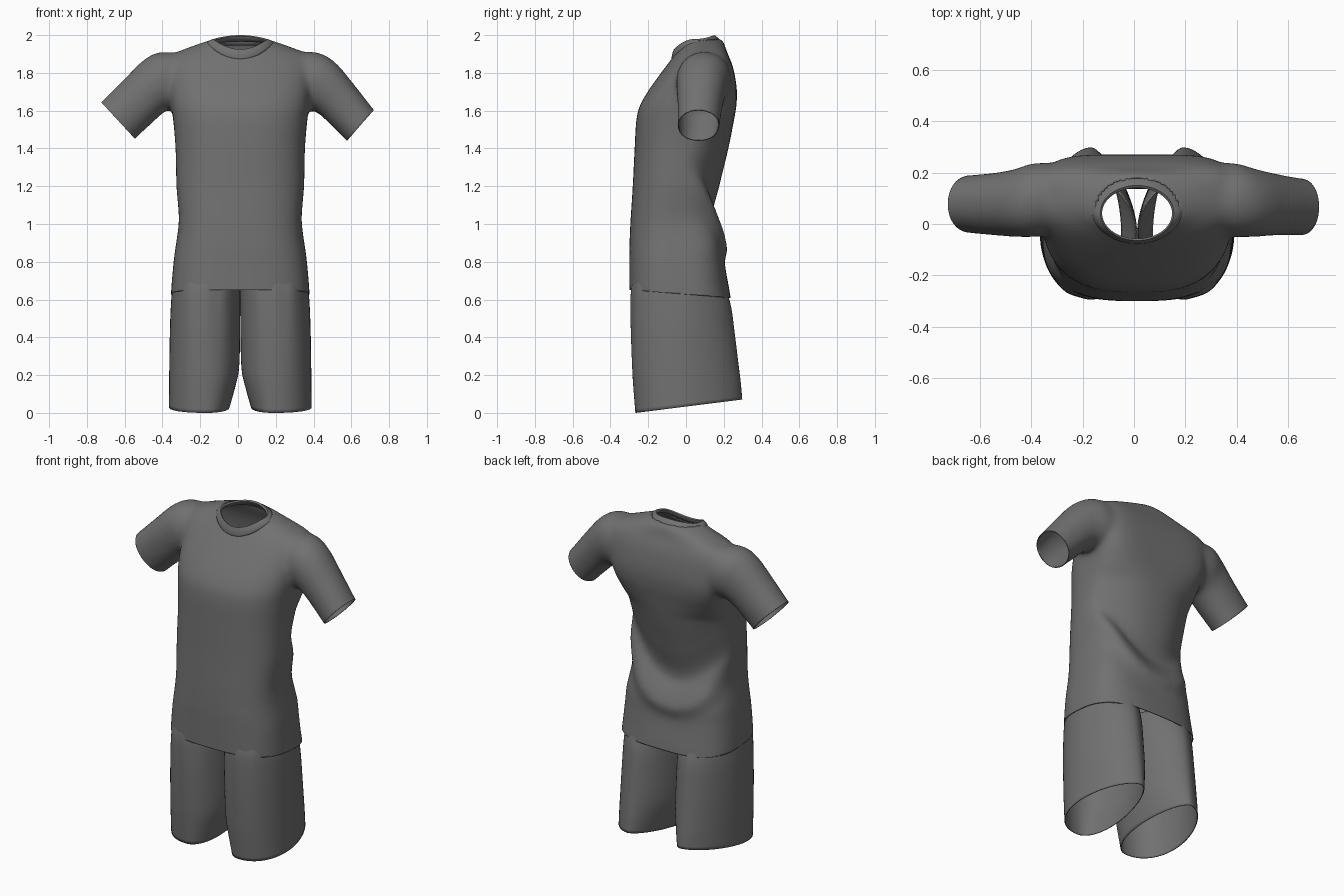
import bpy, bmesh, math
from mathutils import Vector

if "Cube" in bpy.data.objects:
    bpy.data.objects.remove(bpy.data.objects["Cube"])

N = 72
CX = 0.012
CLOTH = bpy.data.materials.new("dark_cloth")
CLOTH.diffuse_color = (.165, .165, .165, 1)
CLOTH.use_nodes = True
CLOTH.node_tree.nodes["Principled BSDF"].inputs["Base Color"].default_value = CLOTH.diffuse_color


def interp(table, t):
    """Smooth interpolation of the rows (key, values...) at key t."""
    n = len(table)
    t = min(max(t, table[0][0]), table[-1][0])
    i = 0
    while i < n - 2 and t > table[i + 1][0]:
        i += 1

    def slope(k, j):
        a, b = table[max(k - 1, 0)], table[min(k + 1, n - 1)]
        return (b[j] - a[j]) / (b[0] - a[0])
    p, q = table[i], table[i + 1]
    h = q[0] - p[0]
    u = (t - p[0]) / h
    return [(2*u**3 - 3*u*u + 1) * p[j] + (u**3 - 2*u*u + u) * h * slope(i, j)
            + (3*u*u - 2*u**3) * q[j] + (u**3 - u*u) * h * slope(i + 1, j)
            for j in range(1, len(p))]


def loft(bm, rings, cap):
    loops = [[bm.verts.new(p) for p in r] for r in rings]
    for a, b in zip(loops, loops[1:]):
        for i in range(N):
            j = (i + 1) % N
            bm.faces.new((a[i], a[j], b[j], b[i]))
    if cap:
        bm.faces.new(loops[0])
        bm.faces.new(loops[-1])


def circle(e=2.0):
    for i in range(N):
        a = 2 * math.pi * i / N
        c, s = math.cos(a), math.sin(a)
        yield (math.copysign(abs(c) ** (2 / e), c),
               math.copysign(abs(s) ** (2 / e), s))


def make(name, bm):
    bmesh.ops.recalc_face_normals(bm, faces=bm.faces)
    me = bpy.data.meshes.new(name)
    bm.to_mesh(me)
    bm.free()
    ob = bpy.data.objects.new(name, me)
    bpy.context.collection.objects.link(ob)
    bpy.ops.object.select_all(action='DESELECT')
    bpy.context.view_layer.objects.active = ob
    ob.select_set(True)
    return ob


def finish(ob, thickness=0.01):
    bpy.ops.object.shade_smooth_by_angle(angle=math.radians(50))
    ob.data.materials.clear()
    ob.data.materials.append(CLOTH)
    m = ob.modifiers.new("cloth_thickness", 'SOLIDIFY')
    m.thickness = thickness
    m.offset = -1


# Torso: height, half width, front y, back y, squareness
TORSO = [
    (0.55, .370, -.30, .245, 2.9), (0.65, .366, -.30, .230, 2.9),
    (0.80, .353, -.30, .205, 2.8), (0.87, .344, -.30, .219, 2.8),
    (0.95, .332, -.297, .182, 2.7), (1.03, .325, -.293, .140, 2.6),
    (1.20, .338, -.282, .177, 2.5), (1.40, .343, -.272, .225, 2.5),
    (1.55, .355, -.263, .254, 2.5), (1.62, .365, -.247, .266, 2.5),
    (1.70, .375, -.203, .270, 2.5), (1.80, .385, -.132, .256, 2.4),
    (1.86, .385, -.087, .239, 2.2), (1.90, .355, -.057, .221, 2.0),
    (1.93, .285, -.037, .210, 1.9), (1.968, .180, -.022, .198, 1.9),
    (1.985, .120, -.005, .175, 2.0)]


def torso_ring(z, inset=0.0):
    hx, yf, yb, e = interp(TORSO, z)
    mid = (yf + yb) / 2
    # broader, squarer shoulder blades at the back
    eb = e + 2.4 * max(0, min(1, (z - 1.45) / .2, (1.97 - z) / .08))
    ring = []
    for c, s in circle(e):
        x = (hx - inset) * c
        y_edge = yf + inset
        if s > 0:
            # the lower back fold hangs in a lopsided U between the sides
            w = math.sin(math.pi * (z - .68) / .9) if .68 < z < 1.58 else 0
            y_edge = interp(TORSO, z - .30 * w * ((x + .04) / .35) ** 2)[2] - inset
            s = max(0, 1 - abs(c) ** eb) ** (1 / eb)
        ring.append((CX + x, mid + (y_edge - mid) * abs(s), z))
    return ring


# Sleeves: step, top x, top z, bottom x, bottom z, front y, back y
RIGHT = [
    (0, .27, 1.90, .28, 1.60, -.03, .235), (1, .41, 1.910, .365, 1.605, -.05, .237),
    (2, .51, 1.860, .425, 1.585, -.05, .215), (3, .61, 1.745, .49, 1.525, -.045, .195),
    (4, .72, 1.605, .575, 1.44, -.045, .178), (5, .80, 1.51, .65, 1.355, -.045, .175)]
LEFT = RIGHT[:2] + [
    (2, .50, 1.868, .41, 1.575, -.05, .215), (3, .60, 1.770, .465, 1.525, -.045, .20),
    (4, .725, 1.645, .545, 1.45, -.035, .19), (5, .80, 1.575, .615, 1.38, -.03, .19)]


def sleeve(bm, table, side):
    rings = []
    for k in range(41):
        tx, tz, bx, bz, yf, yb = interp(table, k / 8)
        rings.append([(side * ((tx + bx) / 2 + (tx - bx) / 2 * c),
                       (yf + yb) / 2 + (yb - yf) / 2 * s,
                       (tz + bz) / 2 + (tz - bz) / 2 * c) for c, s in circle(2.1)])
    loft(bm, rings, True)


# Shirt: closed solids merged into one smooth skin
bm = bmesh.new()
loft(bm, [torso_ring(.55 + 1.435 * i / 130) for i in range(131)], True)
sleeve(bm, RIGHT, 1)
sleeve(bm, LEFT, -1)
shirt = make("shirt", bm)
m = shirt.modifiers.new("merge", 'REMESH')
m.mode = 'VOXEL'
m.voxel_size = 0.012
bpy.ops.object.modifier_apply(modifier="merge")
m = shirt.modifiers.new("relax", 'SMOOTH')
m.factor = 0.5
m.iterations = 24
bpy.ops.object.modifier_apply(modifier="relax")

bm = bmesh.new()
bm.from_mesh(shirt.data)


def cut(test, co, normal):
    """Remove what lies beyond a plane, only where test holds."""
    faces = [f for f in bm.faces if all(test(v.co) for v in f.verts)]
    geom = set(faces)
    for f in faces:
        geom.update(f.verts)
        geom.update(f.edges)
    bmesh.ops.bisect_plane(bm, geom=list(geom), plane_co=co,
                           plane_no=Vector(normal).normalized(), clear_outer=True)


# Open the hem, both cuffs and the neck
cut(lambda v: v.z < .8, (0, -.29, .65), (0, -.077, -1))
cut(lambda v: v.x > .47, (.648, .07, 1.522), (.165, 0, -.145))
cut(lambda v: v.x < -.45, (-.635, .07, 1.548), (-.195, 0, -.18))
hole = [f for f in bm.faces if f.calc_center_median().z > 1.8 and
        ((f.calc_center_median().x - CX) / .162) ** 2
        + ((f.calc_center_median().y - .057) / .121) ** 2 < 1]
bmesh.ops.delete(bm, geom=hole, context='FACES')
bm.to_mesh(shirt.data)
bm.free()
finish(shirt, 0.005)

# Collar: half width, front y, back y, front z, side z, back z
bm = bmesh.new()
rings = []
for hx, yf, yb, zf, zs, zb in [
        (.180, -.075, .192, 1.868, 1.953, 1.945), (.174, -.077, .188, 1.880, 1.964, 1.960),
        (.159, -.072, .172, 1.905, 1.974, 1.985), (.143, -.064, .150, 1.925, 1.979, 2.0),
        (.136, -.057, .140, 1.920, 1.973, 1.994), (.142, -.057, .150, 1.895, 1.955, 1.965)]:
    rings.append([(CX + hx * c, (yf + yb) / 2 + (yb - yf) / 2 * s,
                   zs + (zb - zf) / 2 * s * abs(s) + ((zb + zf) / 2 - zs) * s * s)
                  for c, s in circle()])
loft(bm, rings, False)
finish(make("collar", bm), 0.004)

# Shorts legs: height, inner x, outer x, front y, back y
LEG = [
    (0.0, .057, .378, -.268, .298), (.10, .030, .377, -.276, .290),
    (.20, .008, .376, -.283, .279), (.40, .001, .373, -.291, .257),
    (.55, 0.0, .368, -.294, .238), (.65, 0.0, .360, -.291, .210),
    (.72, 0.0, .345, -.278, .180)]
for name, side in (("left_short_leg", -1), ("right_short_leg", 1)):
    bm = bmesh.new()
    rings = []
    for k in range(37):
        z = .72 * k / 36
        xi, xo, yf, yb = interp(LEG, z)
        mid = -.03
        ring = []
        for c, s in circle(2.0):
            # squarer at the front, rounder and narrower at the back
            e = 2.2 if s < 0 else 1.75
            x = .18 + ((xo - .18) if c > 0 else (.18 - xi)) * c
            d = max(0, 1 - abs(c) ** e) ** (1 / e)
            y = mid + ((yf if s < 0 else yb) - mid) * d
            if s < 0:  # soft pleats at the front
                y += .004 * (1 - math.cos((x - .18) * 60)) * d * d * (z / .72) ** 2
            ring.append((CX + side * x, y, z + .125 * (y + .268) * (1 - z / .72)))
        rings.append(ring)
    loft(bm, rings, False)
    finish(make(name, bm), 0.005)

# Shorts waist, hidden under the shirt
bm = bmesh.new()
loft(bm, [torso_ring(.70 + .015 * i, .025) for i in range(11)], False)
finish(make("shorts_waist", bm), 0.005)
